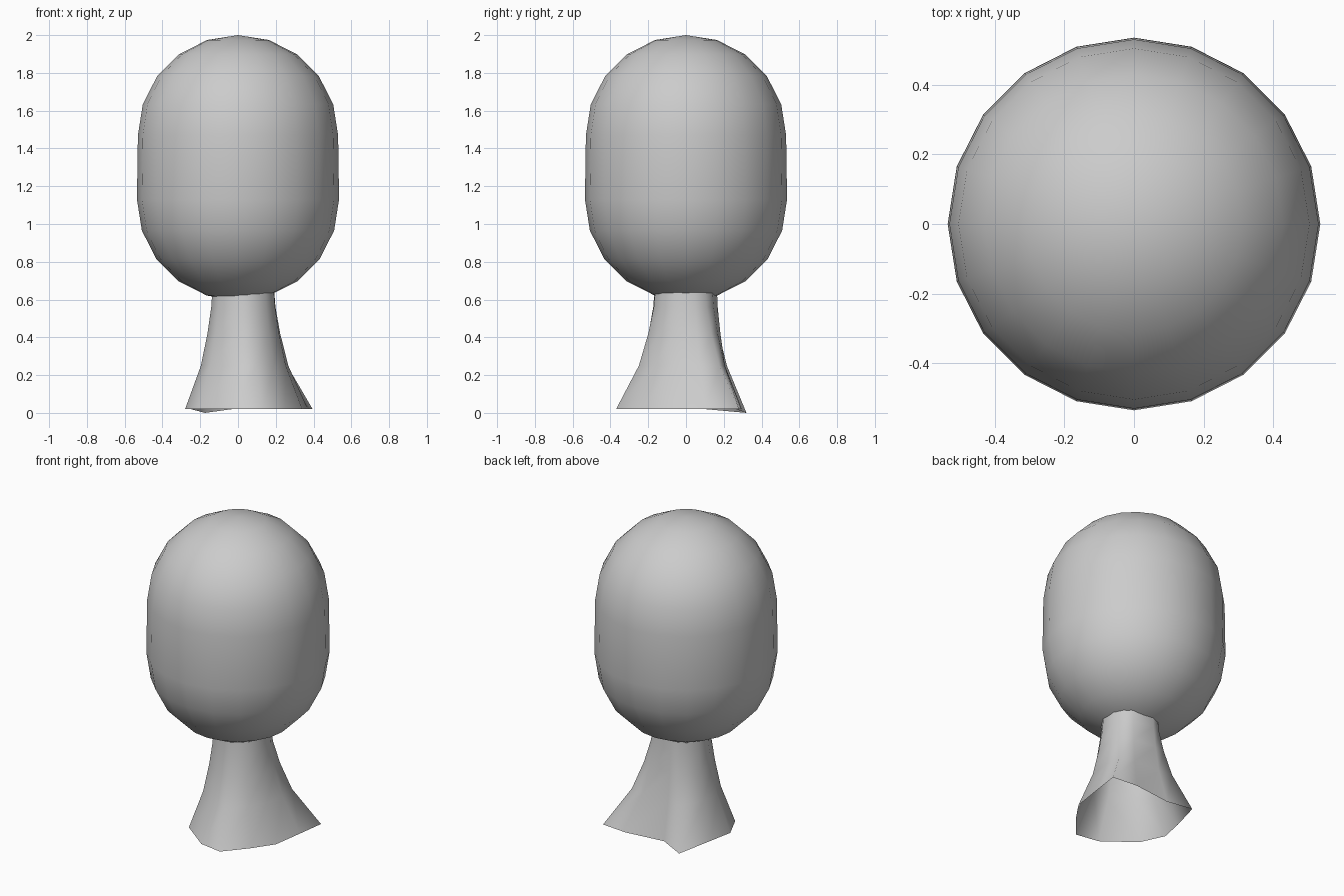
import bpy, bmesh
from math import sin, cos, pi, atan2

if "Cube" in bpy.data.objects:
    bpy.data.objects.remove(bpy.data.objects["Cube"])


def make_object(name, rings, top=None, bottom=None):
    """Skin a stack of equal rings; optional end points close the ends."""
    bm = bmesh.new()
    loops = [[bm.verts.new(p) for p in ring] for ring in rings]
    n = len(loops[0])
    for a, b in zip(loops, loops[1:]):
        for i in range(n):
            j = (i + 1) % n
            bm.faces.new((a[i], a[j], b[j], b[i]))
    for tip, loop, flip in ((bottom, loops[0], True), (top, loops[-1], False)):
        if tip:
            v = bm.verts.new(tip)
            for i in range(n):
                a, b = loop[i], loop[(i + 1) % n]
                bm.faces.new((b, a, v) if flip else (a, b, v))
    for f in bm.faces:
        f.smooth = True
    mesh = bpy.data.meshes.new(name)
    bm.to_mesh(mesh)
    bm.free()
    ob = bpy.data.objects.new(name, mesh)
    bpy.context.collection.objects.link(ob)
    return ob


# Canopy: 20-sided capsule, slightly wider at its lower half
SIDES, STEPS = 20, 5
R_LOW, R_TOP, Z_LOW, Z_TOP = 0.535, 0.53, 1.13, 1.47
profile = []
for k in range(1, STEPS + 1):
    a = pi / 2 * k / STEPS
    profile.append((R_LOW * sin(a), Z_LOW - R_LOW * cos(a)))
for k in range(STEPS):
    a = pi / 2 * k / STEPS
    profile.append((R_TOP * cos(a), Z_TOP + R_TOP * sin(a)))
rings = [[(r * cos(2 * pi * i / SIDES), r * sin(2 * pi * i / SIDES), z)
          for i in range(SIDES)] for r, z in profile]
make_object("canopy", rings, (0, 0, Z_TOP + R_TOP), (0, 0, Z_LOW - R_LOW))

# Trunk: round at the top, flaring into an uneven root outline, open below
roots = [(.395, .28, .02), (.226, .295, .02), (-.03, .265, .02), (-.175, .32, 0),
         (-.25, .10, .02), (-.28, -.05, .02), (-.21, -.20, .02), (-.02, -.345, .02),
         (.13, -.37, .02), (.25, -.23, .02), (.34, -.10, .02), (.37, .10, .02)]
CX, R_NECK = 0.03, 0.168
rings = []
for z, t in ((.02, 1), (.25, .42), (.42, .18), (.56, .04), (.65, 0)):
    ring = []
    for x, y, foot in roots:
        a = atan2(y, x - CX)
        nx, ny = CX + R_NECK * cos(a), R_NECK * sin(a)
        ring.append((nx + (x - nx) * t, ny + (y - ny) * t, foot if t == 1 else z))
    rings.append(ring)
make_object("trunk", rings)
